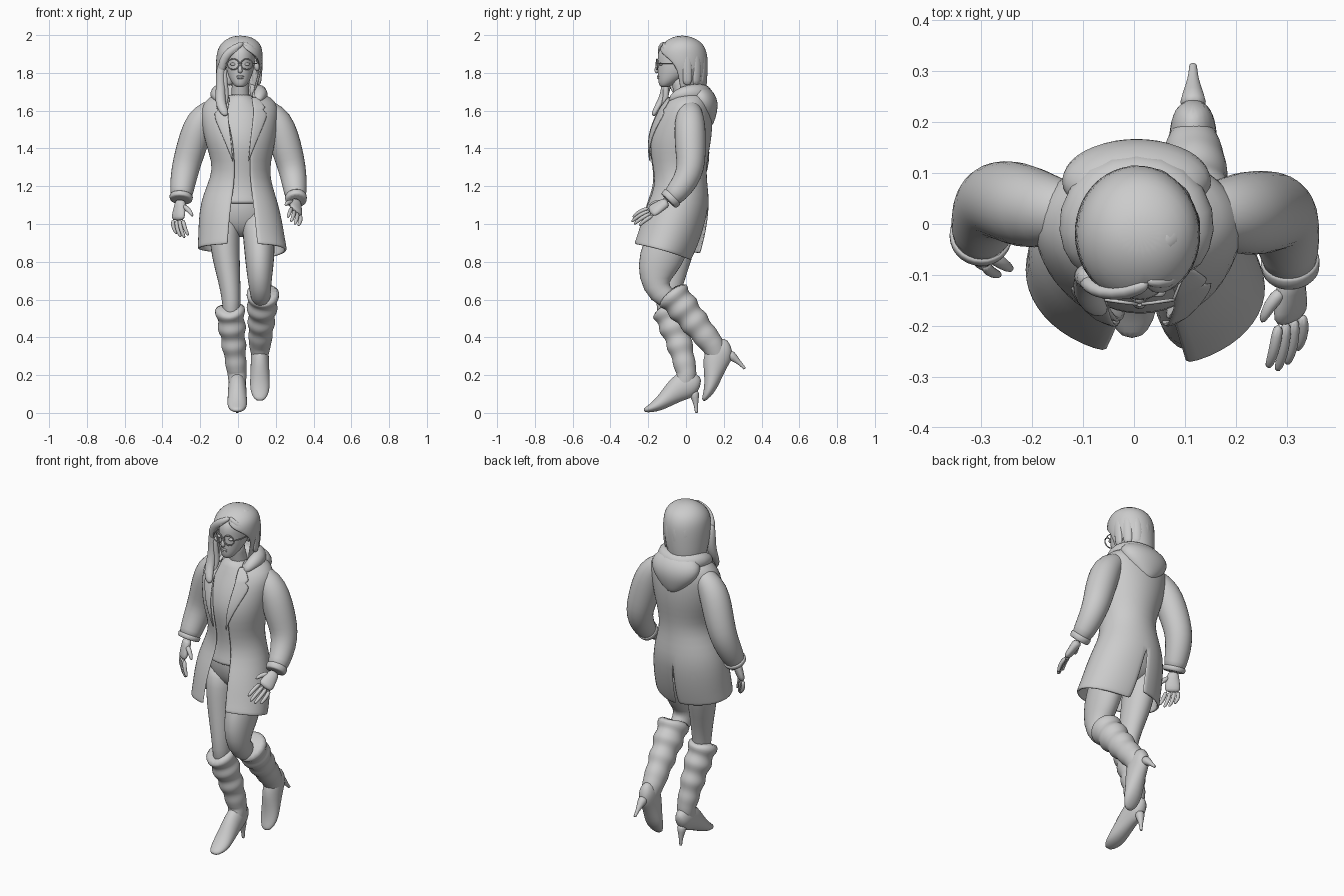
import bpy, bmesh, math
from math import sin, cos, pi, acos
from mathutils import Vector as V, Matrix

X, Y, Z = V((1, 0, 0)), V((0, 1, 0)), V((0, 0, 1))


def build(name, verts, faces, sub=1, solid=0.0, matrix=None):
    me = bpy.data.meshes.new(name)
    me.from_pydata([tuple(v) for v in verts], [], faces)
    bm = bmesh.new()
    bm.from_mesh(me)
    bmesh.ops.remove_doubles(bm, verts=bm.verts, dist=1e-4)
    if matrix:
        bmesh.ops.transform(bm, matrix=matrix, verts=bm.verts)
    bmesh.ops.recalc_face_normals(bm, faces=bm.faces)
    bm.to_mesh(me)
    bm.free()
    for p in me.polygons:
        p.use_smooth = True
    ob = bpy.data.objects.new(name, me)
    bpy.context.collection.objects.link(ob)
    if solid:
        m = ob.modifiers.new("thickness", 'SOLIDIFY')
        m.thickness, m.offset = solid, 0
    if sub:
        m = ob.modifiers.new("smooth", 'SUBSURF')
        m.levels = m.render_levels = sub
    return ob


def tube(name, pts, n=14, sub=1, flat=False, ref=X, rim=0.0, matrix=None):
    """Loft elliptical rings through points (x, y, z, a[, b])."""
    c = [V(p[:3]) for p in pts]
    verts, faces = [], []
    for i, p in enumerate(pts):
        t = (c[min(i + 1, len(c) - 1)] - c[max(i - 1, 0)]).normalized()
        if flat:
            t = Z
        u = (ref - t * ref.dot(t)).normalized()
        v = t.cross(u)
        for k in range(n):
            w = 2 * pi * k / n
            q = c[i] + u * p[3] * cos(w) + v * p[-1] * sin(w)
            if rim and i == 0:
                q -= t * rim * abs(cos(w))
            verts.append(q)
    for i in range(len(pts) - 1):
        for k in range(n):
            a, b = i * n + k, i * n + (k + 1) % n
            faces.append((a, b, b + n, a + n))
    faces += [tuple(range(n)), tuple(range(len(verts) - n, len(verts)))]
    return build(name, verts, faces, sub, matrix=matrix)


def loft(name, rows, n=20, sub=1):
    """Horizontal rings (z, x0, x1, y_front, y_back)."""
    return tube(name, [((r[1] + r[2]) / 2, (r[3] + r[4]) / 2, r[0], (r[2] - r[1]) / 2,
                        (r[4] - r[3]) / 2) for r in rows], n, sub, True)


def shell(name, rows, n=12, solid=0.014, sub=1):
    """Wrap open at the front: (z, x0, x1, yf, yb, left edge, right edge, back vent, back drop)."""
    verts, faces = [], []
    for s in (1, -1):
        base = len(verts)
        for z, x0, x1, yf, yb, xl, xr, vent, drop in rows:
            cx, rx, cy, ry = (x0 + x1) / 2, (x1 - x0) / 2, (yf + yb) / 2, (yb - yf) / 2
            a = acos(max(-1, min(1, ((xr if s > 0 else xl) - cx) / rx)))
            a = -a if s > 0 else 2 * pi - a
            for k in range(n + 1):
                w = a + (pi / 2 - s * vent - a) * k / n
                back = (1 + sin(w)) / 2
                dy = -.5 * vent * back if s > 0 else .25 * vent * (1 - back)
                dz = -.35 * vent * back ** 2 if s > 0 else 0
                verts.append((cx + rx * cos(w), cy + ry * sin(w) + dy, z + dz - drop * back))
        for i in range(len(rows) - 1):
            for k in range(n):
                q = base + i * (n + 1) + k
                faces.append((q, q + 1, q + n + 2, q + n + 1))
    return build(name, verts, faces, sub, solid)


# legs and hips
tube("support_leg", [(-.075, -.03, 1.06, .085, .1), (-.07, -.045, .92, .082, .105), (-.065, -.06, .83, .076, .095),
                     (-.046, -.085, .7, .06, .075), (-.033, -.1, .59, .05, .062), (-.035, -.1, .48, .045, .05)])
tube("bent_leg", [(.095, -.03, 1.06, .085, .1), (.112, -.09, .92, .086, .12), (.115, -.138, .81, .08, .122),
                  (.115, -.168, .71, .066, .09), (.118, -.145, .63, .056, .065), (.125, -.05, .58, .05, .055)])
loft("hips", [(1.2, -.13, .15, -.14, .08), (1.1, -.15, .17, -.15, .09), (1.02, -.15, .175, -.135, .08),
              (.97, -.11, .14, -.11, .05), (.93, -.04, .07, -.07, .0)])


# slouchy high-heeled boots
def boot(name, top, ankle, r0, r1, bend, angle):
    top, ankle = V(top), V(ankle)
    m = Matrix.Translation(ankle) @ Matrix.Rotation(angle, 4, 'X')
    pts = []
    for i in range(19):
        t = i / 18
        p = top.lerp(ankle, t) + Y * bend * sin(pi * t)
        r = r0 + (r1 - r0) * t + (.008 * (1 - t * t) * cos(i * pi / 2.5) if i > 1 else .006)
        pts.append((*p, r * .95, r))
    pts.append((*(m @ V((0, -.015, -.05))), .046, .056))
    pts.append((*(m @ V((0, -.03, -.09))), .038, .045))
    tube(name + "_shaft", pts, 16, rim=.035)
    foot = [(.07, -.06, .02, .035), (.045, -.05, .042, .062), (0, -.045, .048, .082), (-.05, -.075, .05, .07),
            (-.1, -.118, .052, .05), (-.15, -.157, .055, .036), (-.195, -.178, .045, .022), (-.23, -.188, .02, .01)]
    tube(name + "_foot", [(0, y, z, a, b) for y, z, a, b in foot], 14, matrix=m)
    tube(name + "_heel", [(0, .035, -.08, .034), (0, .043, -.12, .022), (0, .048, -.16, .011), (0, .05, -.197, .008),
                          (0, .05, -.2, .008)], 10, matrix=m)


boot("support_boot", (-.043, -.1, .545), (-.004, .005, .2), .083, .054, .01, 0)
boot("bent_boot", (.132, -.075, .63), (.116, .145, .355), .09, .062, .0, math.radians(40))

# shirt
loft("shirt", [(1.69, -.05, .065, -.08, .03), (1.66, -.075, .095, -.095, .07), (1.6, -.14, .16, -.125, .1),
               (1.53, -.15, .17, -.158, .11), (1.45, -.15, .17, -.18, .1), (1.38, -.13, .16, -.178, .09),
               (1.29, -.11, .145, -.16, .08), (1.2, -.14, .16, -.152, .08), (1.14, -.15, .17, -.165, .08),
               (1.11, -.15, .17, -.172, .08), (1.108, -.14, .16, -.16, .07)])

# coat body, open at the front and vented at the back
coat = [(1.70, -.08, .10, -.06, .09, -.05, .07, 0, 0), (1.665, -.155, .175, -.095, .12, -.06, .08, 0, 0),
        (1.62, -.19, .21, -.13, .13, -.062, .085, 0, 0), (1.55, -.19, .205, -.168, .135, -.05, .08, 0, 0),
        (1.46, -.175, .195, -.195, .13, -.03, .068, 0, 0), (1.38, -.15, .18, -.193, .115, -.02, .062, 0, 0),
        (1.29, -.125, .16, -.175, .1, -.015, .06, 0, 0), (1.2, -.16, .175, -.17, .108, -.02, .067, 0, 0),
        (1.12, -.192, .205, -.205, .118, -.033, .078, 0, .01), (1.03, -.203, .228, -.24, .11, -.043, .088, .03, .02),
        (.95, -.205, .243, -.262, .09, -.05, .095, .06, .04), (.905, -.208, .252, -.278, .075, -.052, .1, .09, .05),
        (.895, -.208, .253, -.279, .072, -.052, .1, .1, .05)]
shell("coat_body", coat)


def coat_front(z, x):
    for p, q in zip(coat, coat[1:]):
        if q[0] <= z <= p[0]:
            t = (p[0] - z) / (p[0] - q[0])
            x0, x1, yf, yb = (p[i] + (q[i] - p[i]) * t for i in (1, 2, 3, 4))
            c = min(1, abs(x - (x0 + x1) / 2) / ((x1 - x0) / 2))
            return (yf + yb) / 2 - (yb - yf) / 2 * math.sqrt(1 - c * c)


# lapels lying on the coat front
for s, side in ((1, "left"), (-1, "right")):
    verts, faces = [], []
    prof = [(1.675, .055, .085), (1.63, .062, .125), (1.612, .065, .135), (1.605, .065, .11), (1.59, .065, .148),
            (1.54, .062, .13), (1.46, .052, .095), (1.38, .045, .06), (1.33, .04, .042)]
    for z, a, b in prof:
        for k in range(4):
            x = .014 + s * (a + (b - a) * k / 3)
            verts.append((x, coat_front(z, x) - .012, z))
    for i in range(len(prof) - 1):
        for k in range(3):
            q = i * 4 + k
            faces.append((q, q + 1, q + 5, q + 4))
    build(side + "_lapel", verts, faces, 1, .008)

# hood resting on the back
half = [(.085, -.085, 1.645, .018, .03), (.115, -.045, 1.685, .035), (.118, .015, 1.695, .045), (.075, .075, 1.69, .055)]
left = [(x + .005, *r) for x, *r in half]
right = [(-x + .005, *r) for x, *r in half]
tube("hood_collar", left + [(.005, .092, 1.68, .058)] + right[::-1], ref=Z)
loft("hood_pouch", [(1.74, -.06, .07, .02, .09), (1.71, -.125, .135, .01, .14), (1.665, -.15, .16, .0, .166),
                    (1.62, -.135, .145, .02, .17), (1.58, -.1, .11, .05, .162), (1.54, -.055, .065, .08, .15),
                    (1.515, -.015, .025, .1, .135)])

# sleeves with cuffs
arms = {"left": [(.10, .02, 1.62, .05), (.16, .02, 1.598, .066), (.208, .02, 1.545, .083), (.24, .022, 1.46, .086),
                 (.266, .025, 1.37, .082), (.285, .025, 1.3, .076), (.297, .0, 1.23, .07), (.304, -.05, 1.165, .061),
                 (.308, -.09, 1.125, .052)],
        "right": [(-.09, .02, 1.62, .05), (-.15, .025, 1.598, .066), (-.198, .03, 1.545, .082), (-.23, .04, 1.46, .084),
                  (-.257, .048, 1.37, .08), (-.277, .045, 1.3, .076), (-.29, .02, 1.23, .071), (-.298, -.01, 1.17, .063),
                  (-.302, -.03, 1.13, .056)]}
for side, pts in arms.items():
    tube(side + "_sleeve", pts)
    a, b = V(pts[-2][:3]), V(pts[-1][:3])
    r = pts[-1][3]
    tube(side + "_cuff", [(*a.lerp(b, t), r + d) for t, d in ((.45, .004), (.5, .009), (1.05, .006), (1.1, .0))])


# hands with fingers
def hand(side, wrist, knuckle, spread, reach, curl):
    w, k, s, d, c = V(wrist), V(knuckle), V(spread).normalized(), V(reach), V(curl)
    tube(side + "_palm", [(*w, .032, .027), (*w.lerp(k, .35), .034, .024), (*w.lerp(k, .75), .045, .022),
                          (*w.lerp(k, 1.08), .042, .016)], 12, ref=s)
    for i, f in enumerate((.9, 1.05, 1, .8)):
        p = k + s * (i - 1.5) * .021
        o = s * (i - 1.5) * .005
        tube(f"{side}_finger_{i + 1}", [(*p, .0125), (*(p + d * f * .5 + o), .012),
                                        (*(p + d * f * .8 + o + c * .5), .0105), (*(p + d * f + o + c), .007)], 8, ref=s)
    p = w.lerp(k, .3) - s * .02
    tube(side + "_thumb", [(*p, .017), (*(p - s * .03 + d * .25 + c * .5), .014), (*(p - s * .04 + d * .6 + c), .008)],
         8, ref=s)


hand("left", (.308, -.095, 1.12), (.307, -.185, 1.065), (.7, .3, -.6), (-.005, -.1, -.045), (-.012, .005, -.015))
hand("right", (-.303, -.035, 1.13), (-.318, -.06, 1.025), (-.75, .6, 0), (.008, -.018, -.088), (.018, .0, -.008))

# neck and head
tube("neck", [(.012, .0, 1.63, .06), (.012, -.015, 1.68, .048), (.012, -.03, 1.74, .045), (.012, -.035, 1.79, .05)])
loft("head", [(1.724, -.008, .03, -.132, -.1), (1.735, -.023, .045, -.143, -.07), (1.76, -.041, .063, -.148, -.03),
              (1.79, -.054, .076, -.15, .02), (1.82, -.063, .085, -.151, .05), (1.86, -.067, .09, -.15, .07),
              (1.9, -.067, .09, -.153, .075), (1.94, -.058, .082, -.135, .07), (1.97, -.035, .06, -.09, .04)])
tube("nose", [(.011, -.143, 1.855, .008), (.011, -.155, 1.828, .01), (.011, -.16, 1.812, .015, .012),
              (.011, -.148, 1.8, .012)], 8)
for z, a in ((1.781, .022), (1.772, .018)):
    tube("lip", [(.011 - a, -.14, z, .003), (.003, -.149, z + .001, .006), (.019, -.149, z + .001, .006),
                 (.011 + a, -.14, z, .003)], 8, ref=Z)

# round glasses, eyes and ears
for s, side in ((1, "left"), (-1, "right")):
    c = V((.011 + s * .036, -.157, 1.846))
    ring = [(*(c + V((cos(w) * .031, abs(cos(w) + s) * .004, sin(w) * .028))), .0035)
            for w in (2 * pi * i / 20 for i in range(21))]
    tube(side + "_glasses_rim", ring, 6, 0, ref=Y)
    tube(side + "_eye", [(c.x, -.12, 1.846, .018, .01), (c.x, -.138, 1.846, .018, .009), (c.x, -.144, 1.846, .008, .005)], 10)
    tube(side + "_glasses_temple", [(c.x + s * .03, -.15, 1.85, .003), (.012 + s * .085, -.1, 1.85, .003),
                                    (.012 + s * .088, -.03, 1.85, .003)], 6, 0)
    tube(side + "_ear", [(.012 + s * .07, -.03, 1.835, .02, .026), (.012 + s * .092, -.028, 1.838, .02, .034),
                         (.012 + s * .1, -.026, 1.84, .012, .024)], 10, ref=Y)
tube("glasses_bridge", [(.001, -.156, 1.85, .003), (.011, -.16, 1.854, .003), (.021, -.156, 1.85, .003)], 6, 0, ref=Z)

# hair cap, parted and open around the face
shell("hair_cap", [(1.993, .01098, .01102, -.02002, -.01998, .011, .011, 0, 0),
                   (1.985, -.04, .07, -.07, .03, .02, .02, 0, 0),
                   (1.96, -.08, .108, -.112, .078, .02, .02, 0, 0), (1.93, -.1, .123, -.14, .097, .015, .03, 0, 0),
                   (1.905, -.108, .126, -.152, .105, -.02, .07, 0, 0), (1.88, -.111, .127, -.153, .109, -.058, .105, 0, 0),
                   (1.84, -.112, .124, -.146, .11, -.072, .118, 0, 0), (1.79, -.11, .112, -.136, .108, -.075, .109, 0, 0),
                   (1.74, -.107, .098, -.12, .105, -.075, .095, 0, 0), (1.69, -.1, .085, -.1, .098, -.07, .082, 0, 0)],
      10, .012)
# swept waves over the cap
for i in range(1, 8):
    w = pi * (-.12 + i * .155)
    o = V((.022, -.03, 0))
    pts = []
    for f, z in ((.2, 1.982), (.5, 1.976), (.8, 1.948), (.96, 1.905), (1.0, 1.85), (.97, 1.79), (.9, 1.73)):
        a = w + .5 * (1.98 - z)
        pts.append((*(V((.008, -.015, 0)) + o * (1 - f) + V((cos(a) * .112 * f, sin(a) * .12 * f, z))), .026, .013))
    tube(f"hair_wave_{i}", pts, 10, ref=V((-sin(w), cos(w), 0)))
# fringe and long front locks
tube("fringe_sweep", [(.03, -.115, 1.96, .012), (-.01, -.137, 1.938, .02, .014), (-.055, -.135, 1.905, .024, .016),
                      (-.082, -.12, 1.86, .024, .018), (-.09, -.108, 1.8, .022, .02)], 10)
tube("front_lock", [(-.083, -.11, 1.86, .024), (-.095, -.1, 1.79, .026), (-.09, -.105, 1.71, .028),
                    (-.096, -.13, 1.65, .028, .02), (-.078, -.162, 1.6, .028, .018), (-.06, -.175, 1.572, .013, .01)], 10)
tube("inner_lock", [(-.07, -.11, 1.83, .012), (-.072, -.11, 1.75, .016), (-.06, -.1, 1.68, .018), (-.075, -.13, 1.6, .01)], 10)
tube("side_sweep", [(.02, -.11, 1.962, .012), (.065, -.12, 1.935, .018, .014), (.1, -.085, 1.9, .022, .016),
                    (.115, -.03, 1.865, .022, .014), (.112, .03, 1.82, .02, .012)], 10, ref=Z)
